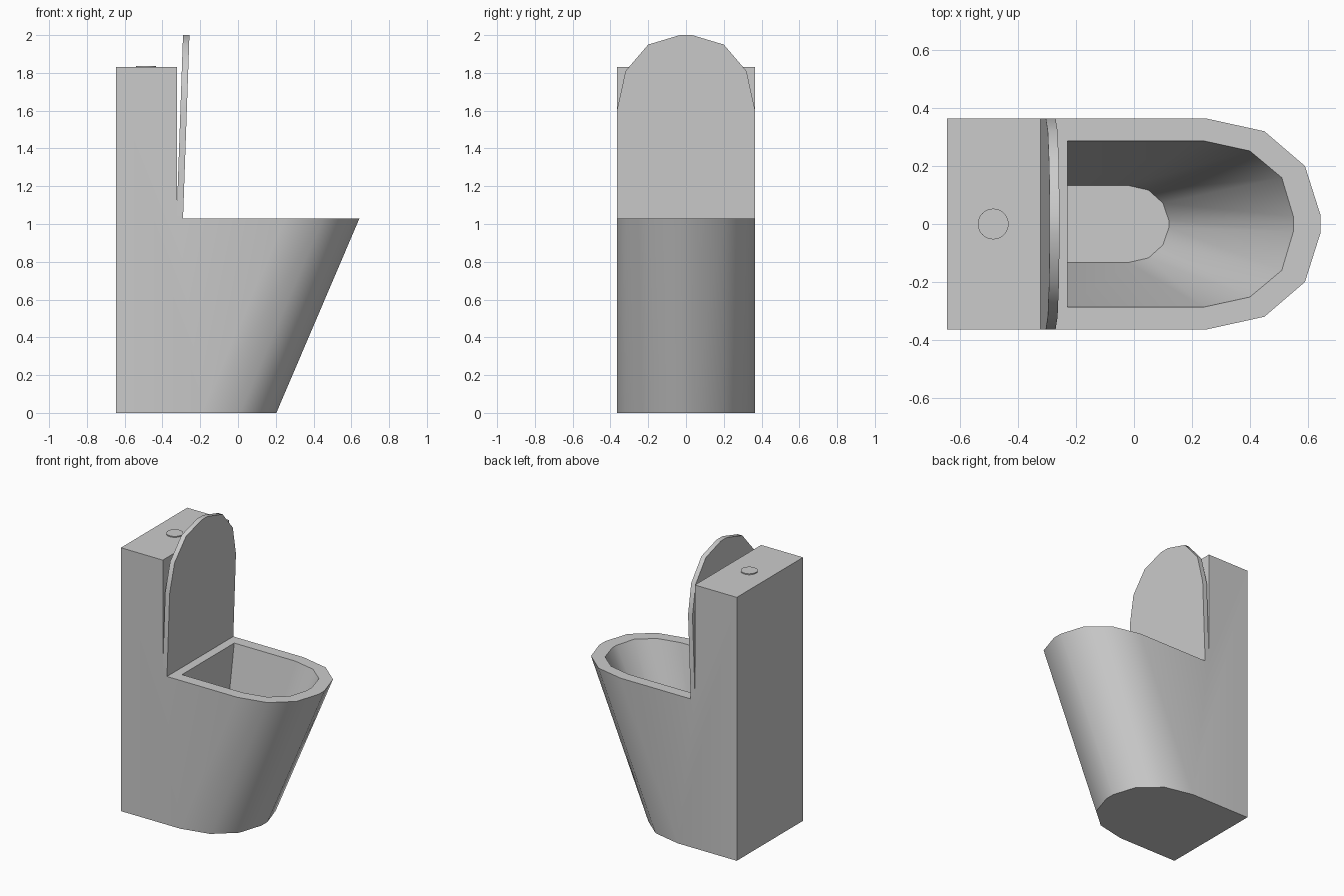
import bpy, bmesh, math

if "Cube" in bpy.data.objects:
    bpy.data.objects.remove(bpy.data.objects["Cube"])


def finish(bm, name, angle=40):
    bmesh.ops.recalc_face_normals(bm, faces=bm.faces[:])
    me = bpy.data.meshes.new(name)
    bm.to_mesh(me)
    bm.free()
    ob = bpy.data.objects.new(name, me)
    bpy.context.collection.objects.link(ob)
    bpy.ops.object.select_all(action='DESELECT')
    ob.select_set(True)
    bpy.context.view_layer.objects.active = ob
    bpy.ops.object.shade_smooth_by_angle(angle=math.radians(angle))
    return ob


def mirrored(half):
    """Half an outline (y < 0 side) followed by its mirror image."""
    return [(a, -y) for a, y in half] + [(a, y) for a, y in reversed(half)]


def loop(bm, half, z):
    return [bm.verts.new((x, y, z)) for x, y in mirrored(half)]


W = 0.364
RIM_Z, TANK_Z, FLOOR_Z = 1.03, 1.83, 0.08
BACK, TANK_FRONT, SHIFT = -0.645, -0.323, 0.44
nose = [(0.25, W), (0.45, 0.32), (0.59, 0.2), (0.643, 0.033)]

# Pedestal, bowl and tank as one shell
bm = bmesh.new()
base = loop(bm, [(BACK, W)] + [(x - SHIFT, y) for x, y in nose], 0)
rim = loop(bm, [(TANK_FRONT, W)] + nose, RIM_Z)
inner = loop(bm, [(-0.23, 0.287), (0.24, 0.287), (0.4, 0.252),
                  (0.51, 0.16), (0.55, 0.026)], RIM_Z)
floor = loop(bm, [(-0.23, 0.133), (-0.02, 0.133), (0.05, 0.117),
                  (0.1, 0.072), (0.12, 0.013)], FLOOR_Z)
tank = loop(bm, [(BACK, W), (TANK_FRONT, W)], TANK_Z)
n = len(base)
for i in range(1, n - 2):
    bm.faces.new((base[i], base[i + 1], rim[i + 1], rim[i]))
bm.faces.new((base[0], base[1], rim[1], rim[0], tank[1], tank[0]))
bm.faces.new((base[-1], base[-2], rim[-2], rim[-1], tank[2], tank[3]))
for a, b in ((rim, inner), (inner, floor)):
    for i in range(n):
        j = (i + 1) % n
        bm.faces.new((a[i], a[j], b[j], b[i]))
bm.faces.new(floor)
bm.faces.new(base)
bm.faces.new(tank)
bm.faces.new((base[0], base[-1], tank[3], tank[0]))
bm.faces.new((rim[0], rim[-1], tank[2], tank[1]))
finish(bm, "toilet_body")

# Raised lid, leaning slightly forward
bm = bmesh.new()
outline = mirrored([(RIM_Z, W), (1.61, W), (1.81, 0.32), (1.95, 0.2), (2.0, 0.033)])
sides = []
for x0 in (-0.325, -0.291):
    sides.append([bm.verts.new((x0 + (z - RIM_Z) * 0.035, y, z)) for z, y in outline])
for s in sides:
    bm.faces.new(s)
for i in range(n):
    j = (i + 1) % n
    bm.faces.new((sides[0][i], sides[0][j], sides[1][j], sides[1][i]))
finish(bm, "lid")

# Round flush button on the tank
bm = bmesh.new()
bmesh.ops.create_cone(bm, cap_ends=True, segments=32, radius1=0.053, radius2=0.053, depth=0.014)
bmesh.ops.translate(bm, verts=bm.verts[:], vec=(-0.486, 0, TANK_Z))
finish(bm, "flush_button")
